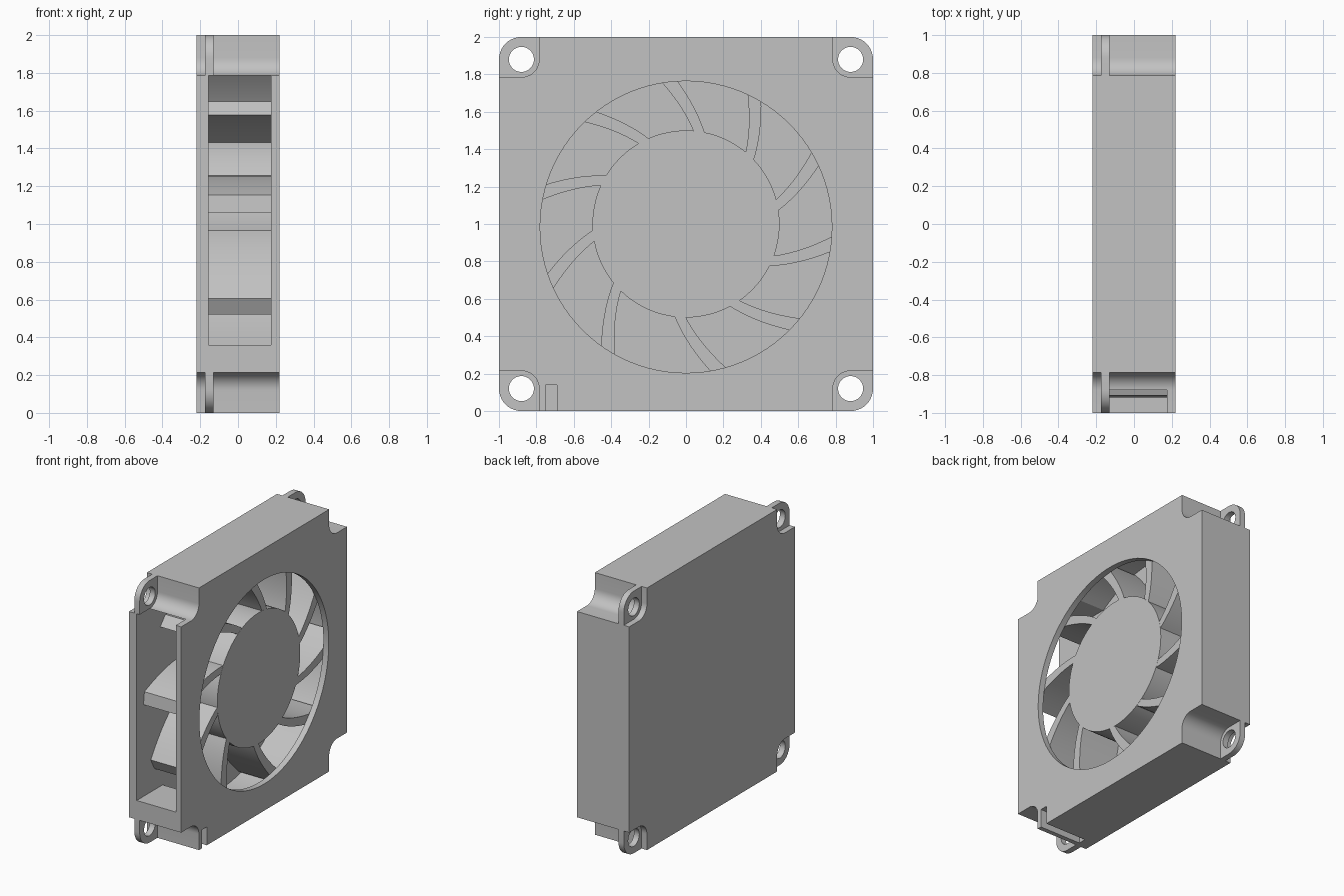
import bpy, bmesh, math
from math import sin, cos, radians

cube = bpy.data.objects.get("Cube")
if cube:
    bpy.data.objects.remove(cube, do_unlink=True)

grey = bpy.data.materials.new("plastic_grey")
grey.use_nodes = True
colour = (0.54, 0.54, 0.54, 1)
grey.diffuse_color = colour
grey.node_tree.nodes["Principled BSDF"].inputs["Base Color"].default_value = colour

MID = 1.0               # height of the fan axis
HALF = 0.22             # half thickness of the housing
FLOOR, LID = -0.155, 0.175
INNER, HOLE = 0.785, 0.88


def prism(name, points, x0, x1):
    """Extrude a (y, z) outline along x; z is measured from the fan axis."""
    bm = bmesh.new()
    face = bm.faces.new([bm.verts.new((x0, y, z + MID)) for y, z in points])
    out = bmesh.ops.extrude_face_region(bm, geom=[face])
    moved = [v for v in out["geom"] if isinstance(v, bmesh.types.BMVert)]
    bmesh.ops.translate(bm, verts=moved, vec=(x1 - x0, 0, 0))
    bmesh.ops.recalc_face_normals(bm, faces=bm.faces)
    mesh = bpy.data.meshes.new(name)
    bm.to_mesh(mesh)
    bm.free()
    obj = bpy.data.objects.new(name, mesh)
    bpy.context.collection.objects.link(obj)
    mesh.materials.append(grey)
    return obj


def arc(cy, cz, r, start, end, steps):
    angles = [radians(start + (end - start) * i / steps) for i in range(steps + 1)]
    return [(cy + r * cos(a), cz + r * sin(a)) for a in angles]


def circle(cy, cz, r, steps):
    return arc(cy, cz, r, 0, 360, steps)[:-1]


def rect(y0, y1, z0, z1):
    return [(y0, z0), (y1, z0), (y1, z1), (y0, z1)]


def turn(points, quarter):
    for _ in range(quarter):
        points = [(-z, y) for y, z in points]
    return points


def cut(obj, cutter):
    mod = obj.modifiers.new("cut", "BOOLEAN")
    mod.operation = "DIFFERENCE"
    mod.solver = "EXACT"
    mod.object = cutter
    bpy.context.view_layer.objects.active = obj
    bpy.ops.object.modifier_apply(modifier=mod.name)
    bpy.data.objects.remove(cutter, do_unlink=True)


def smooth(obj):
    bpy.ops.object.select_all(action="DESELECT")
    obj.select_set(True)
    bpy.context.view_layer.objects.active = obj
    bpy.ops.object.shade_smooth_by_angle(angle=radians(30))


# Housing with a rounded notch at each corner
notch = [(1, INNER)] + arc(HOLE, HOLE, HOLE - INNER, 270, 180, 10) + [(INNER, 1)]
outline = [p for q in range(4) for p in turn(notch, q)]
housing = prism("housing", outline, -HALF, HALF)

# Impeller chamber, air inlet, air outlet and cable slot
cut(housing, prism("chamber_cutter", circle(0, 0, 0.94, 96), FLOOR, LID))
cut(housing, prism("inlet_cutter", circle(0, -0.016, 0.78, 96), 0.1, 0.3))
cut(housing, prism("outlet_cutter", rect(-1.1, -0.5, -0.64, 0.785), FLOOR, LID))
cut(housing, prism("cable_slot_cutter", rect(-0.75, -0.69, -1.1, -0.86), -0.13, 0.3))
smooth(housing)

# Mounting ears with screw holes
ear_outline = notch + arc(HOLE, HOLE, 1 - HOLE, 90, 0, 10)
for q, corner in enumerate(("top_back", "top_front", "bottom_front", "bottom_back")):
    ear = prism("mounting_ear_" + corner, turn(ear_outline, q), -0.175, -0.13)
    cut(ear, prism("screw_cutter", turn(circle(HOLE, HOLE, 0.067, 32), q), -0.3, 0.3))
    smooth(ear)

# Impeller hub
smooth(prism("impeller_hub", circle(0, 0, 0.5, 80), FLOOR, LID))


# Swept blades, thicker towards the tip
def blade_edge(base, side):
    points = []
    for i in range(11):
        r = 0.485 + (0.92 - 0.485) * i / 10
        t = r - 0.5
        half = 0.03 + 0.042 * t
        a = radians(base + 62 * t - 28 * t * t) + side * half / r
        points.append((r * cos(a), r * sin(a)))
    return points


for k in range(10):
    base = 82 - 35.1 * (k - 4)
    points = blade_edge(base, -1) + blade_edge(base, 1)[::-1]
    smooth(prism(f"impeller_blade_{k + 1}", points, FLOOR, LID - 0.001))
